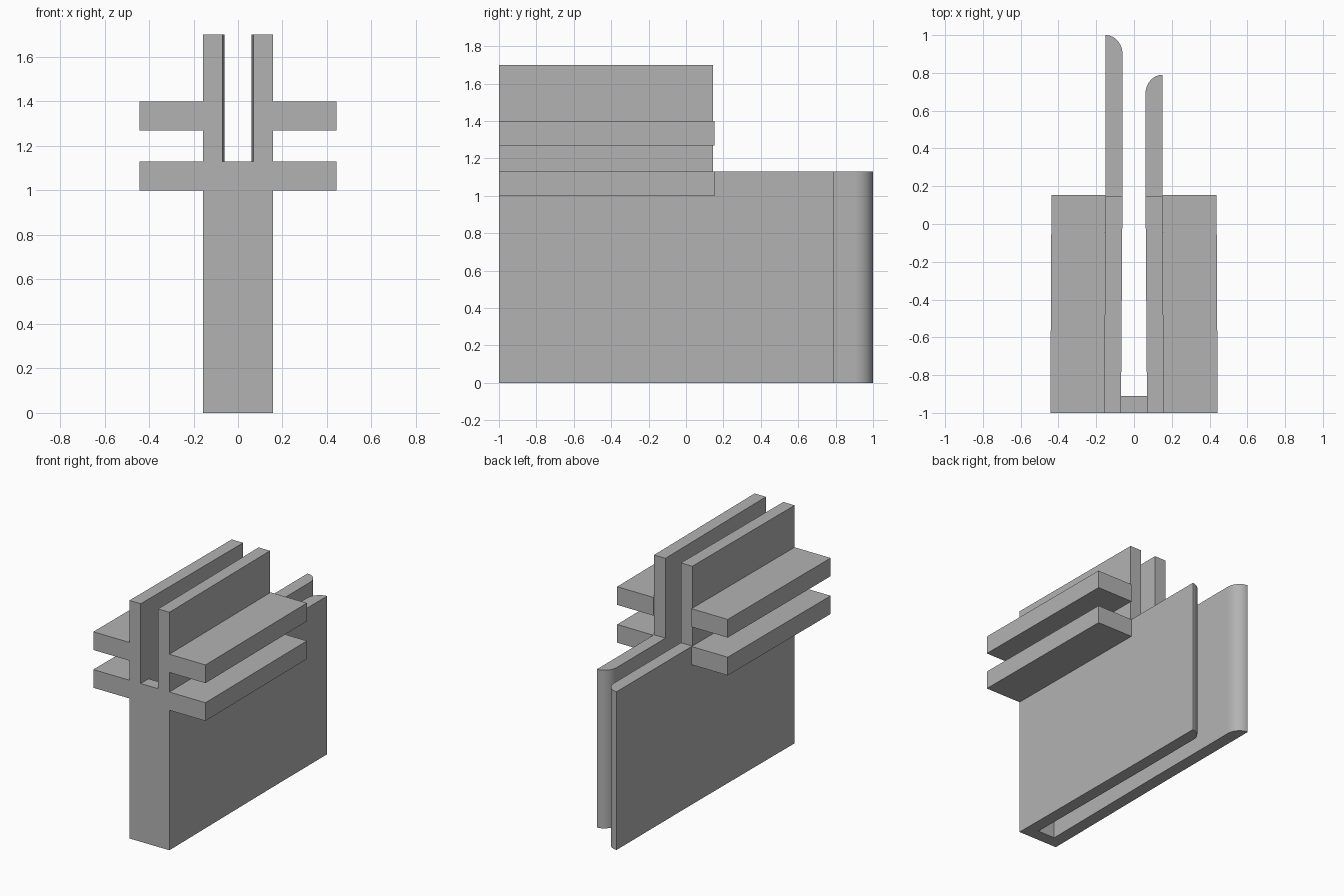
import bpy, bmesh, math

cube = bpy.data.objects.get("Cube")
if cube:
    bpy.data.objects.remove(cube, do_unlink=True)

GREY = (0.45, 0.45, 0.45, 1)
grey = bpy.data.materials.new("plain grey")
grey.use_nodes = True
grey.diffuse_color = GREY
grey.node_tree.nodes["Principled BSDF"].inputs["Base Color"].default_value = GREY

FRONT, STEP = -1.0, 0.15      # front face, rear end of the upper section
LEDGE = 1.13                  # top of the long side plates


def prism(name, outline, z0, z1):
    """Extrude a plan outline upwards from z0 to z1."""
    bm = bmesh.new()
    base = bm.faces.new([bm.verts.new((x, y, z0)) for x, y in outline])
    top = bmesh.ops.extrude_face_region(bm, geom=[base])["geom"]
    bmesh.ops.translate(bm, vec=(0, 0, z1 - z0),
                        verts=[v for v in top if isinstance(v, bmesh.types.BMVert)])
    bmesh.ops.recalc_face_normals(bm, faces=bm.faces)
    mesh = bpy.data.meshes.new(name)
    bm.to_mesh(mesh)
    bm.free()
    mesh.materials.append(grey)
    obj = bpy.data.objects.new(name, mesh)
    bpy.context.collection.objects.link(obj)
    bpy.ops.object.select_all(action="DESELECT")
    obj.select_set(True)
    bpy.context.view_layer.objects.active = obj
    bpy.ops.object.shade_smooth_by_angle(angle=math.radians(30))
    return obj


def outer(y):
    """Outer half width, tapering slightly to the rear."""
    return 0.158 - 0.007 * min(1, (y - FRONT) / 1.15)


def inner(y):
    """Half width of the slot between the plates."""
    return 0.069 - 0.008 * min(1, (y - FRONT) / 1.15)


def rear_end(side, end):
    """Plate end from outside to inside, with its inner corner rounded."""
    xo, xi, depth = outer(end), inner(end), 0.1
    arc = [math.radians(90 * i / 12) for i in range(13)]
    return [(side * (xo - (xo - xi) * math.sin(a)),
             end - depth + depth * math.cos(a)) for a in arc]


# Long U-shaped body: two plates of unequal length joined by a front web
web = FRONT + 0.09
body = [(-outer(FRONT), FRONT), (outer(FRONT), FRONT), (outer(STEP), STEP)]
body += rear_end(1, 0.79)
body += [(inner(STEP), STEP), (inner(web), web), (-inner(web), web), (-inner(STEP), STEP)]
body += reversed(rear_end(-1, 1.0))
body += [(-outer(STEP), STEP)]
prism("channel_body", body, 0, LEDGE)

# Upper walls and the pair of side flanges on each side
for side, word in ((1, "left"), (-1, "right")):
    wall_end = STEP - 0.005
    wall = [(side * inner(FRONT), FRONT), (side * outer(FRONT), FRONT),
            (side * outer(wall_end), wall_end), (side * inner(wall_end), wall_end)]
    prism(word + "_upper_wall", wall, LEDGE, 1.7)
    flange = [(side * outer(FRONT), FRONT), (side * 0.443, FRONT),
              (side * 0.437, STEP + 0.003), (side * outer(STEP), STEP + 0.003)]
    prism(word + "_lower_flange", flange, 1.0, LEDGE)
    prism(word + "_upper_flange", flange, 1.27, 1.4)
